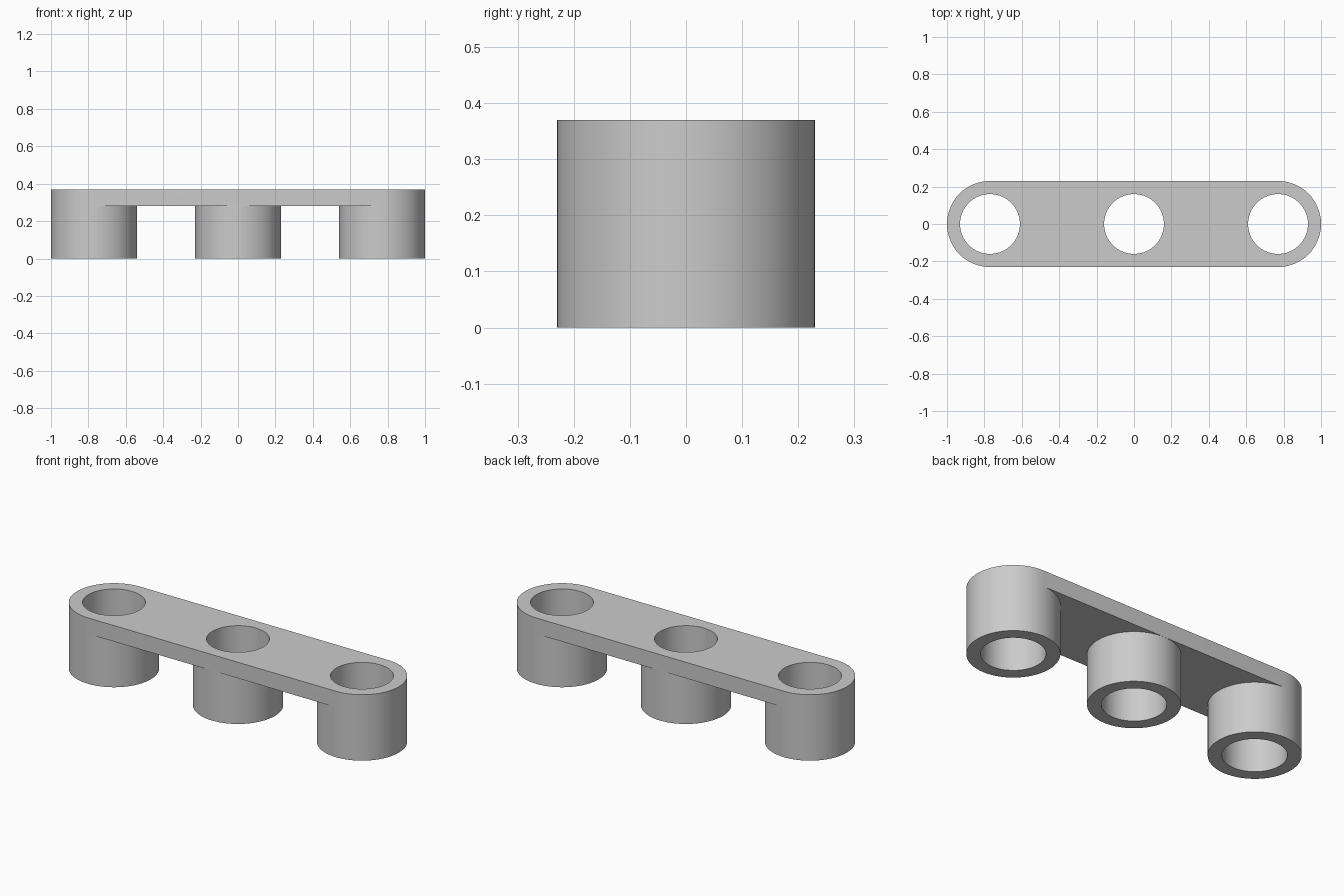
import bpy
import bmesh
from math import cos, sin, tau

SEGMENTS = 64
QUARTER = SEGMENTS // 4
OUTER, BORE = 0.23, 0.16
PLATE_BOTTOM, TOP = 0.28, 0.37
CENTRES = (-0.77, 0.0, 0.77)

cube = bpy.data.objects.get("Cube")
if cube:
    bpy.data.objects.remove(cube, do_unlink=True)

grey = bpy.data.materials.new("plain grey")
grey.use_nodes = True
colour = (0.6, 0.6, 0.6, 1)
grey.diffuse_color = colour
grey.node_tree.nodes["Principled BSDF"].inputs["Base Color"].default_value = colour

bm = bmesh.new()


def ring(x, radius, z):
    """Circle of vertices around a vertical axis."""
    return [bm.verts.new((x + radius * cos(tau * i / SEGMENTS),
                          radius * sin(tau * i / SEGMENTS), z))
            for i in range(SEGMENTS)]


def bridge(low, high):
    """Wall of quads between two closed loops."""
    for i in range(len(low)):
        j = (i + 1) % len(low)
        bm.faces.new((low[i], low[j], high[j], high[i]))


def arc(loop, start, end):
    return [loop[i % SEGMENTS] for i in range(start, end + 1)]


# Hollow bosses: outer wall, bottom rim and through bore
bosses, bore_tops = [], []
for x in CENTRES:
    foot = ring(x, OUTER, 0)
    shoulder = ring(x, OUTER, PLATE_BOTTOM)
    bore_foot = ring(x, BORE, 0)
    bore_top = ring(x, BORE, TOP)
    bridge(foot, shoulder)
    bridge(bore_foot, foot)
    bridge(bore_top, bore_foot)
    bosses.append(shoulder)
    bore_tops.append(bore_top)
left_end, middle, right_end = bosses

# Underside of the plate between neighbouring bosses
for a, b in ((left_end, middle), (middle, right_end)):
    bm.faces.new(arc(a, -QUARTER, QUARTER) + arc(b, QUARTER, 3 * QUARTER))

# Rounded plate edge
outline = (arc(left_end, QUARTER, 3 * QUARTER) + [middle[3 * QUARTER]]
           + arc(right_end, -QUARTER, QUARTER) + [middle[QUARTER]])
rim = [bm.verts.new((v.co.x, v.co.y, TOP)) for v in outline]
bridge(outline, rim)

# Top face with three holes
edges = []
for loop in [rim] + bore_tops:
    edges += [bm.edges.get((loop[i - 1], loop[i])) for i in range(len(loop))]
bmesh.ops.triangle_fill(bm, edges=edges, use_beauty=True, normal=(0, 0, 1))

bmesh.ops.recalc_face_normals(bm, faces=bm.faces[:])
mesh = bpy.data.meshes.new("three_hole_link")
bm.to_mesh(mesh)
bm.free()
mesh.materials.append(grey)

link = bpy.data.objects.new("three_hole_link", mesh)
bpy.context.collection.objects.link(link)
bpy.ops.object.select_all(action="DESELECT")
link.select_set(True)
bpy.context.view_layer.objects.active = link
bpy.ops.object.shade_smooth_by_angle()
